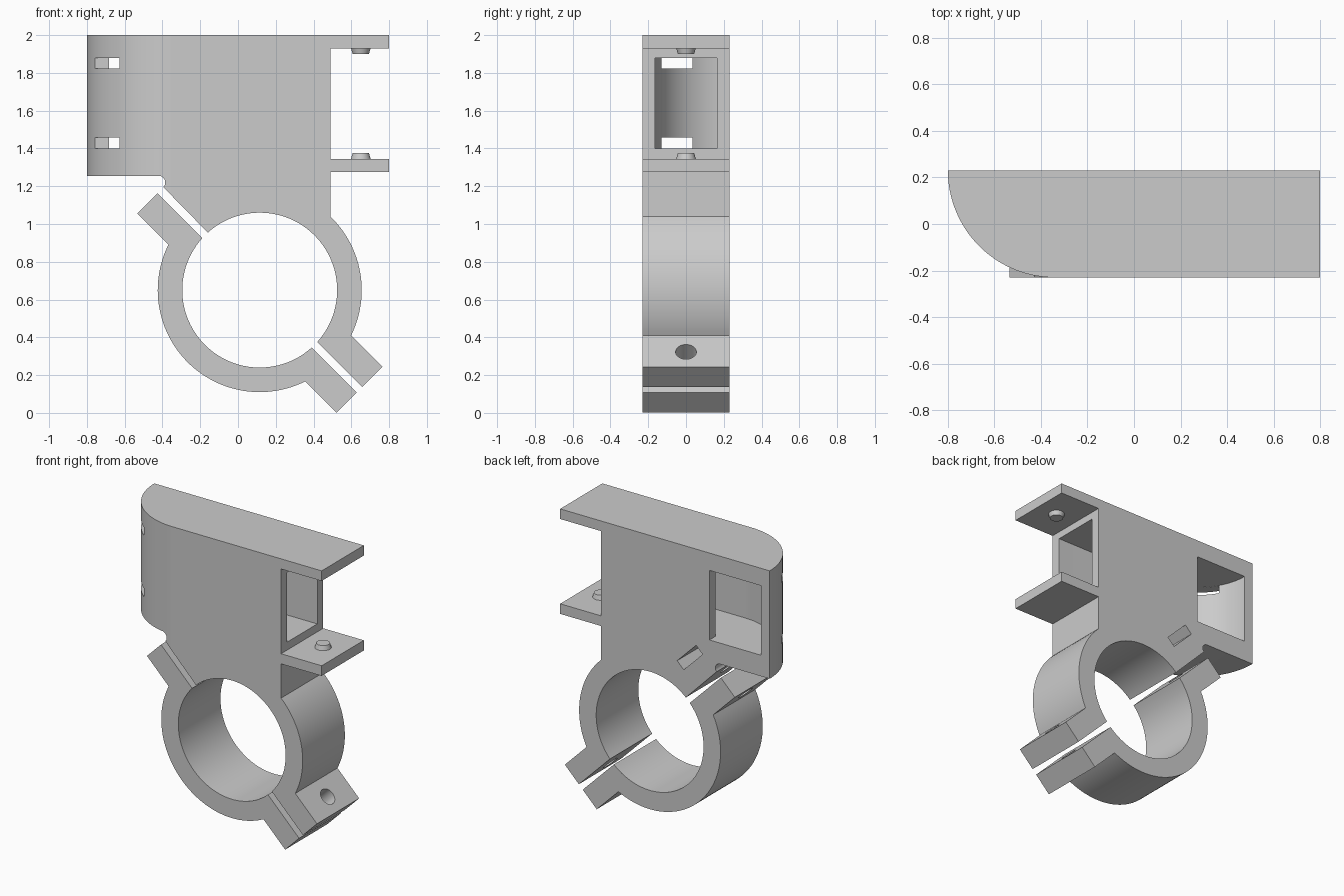
import bpy, bmesh
from math import sin, cos, radians, degrees, atan2, asin, sqrt
from mathutils import Matrix, Vector

if "Cube" in bpy.data.objects:
    bpy.data.objects.remove(bpy.data.objects["Cube"])

grey = bpy.data.materials.new("plain grey")
grey.use_nodes = True
grey.diffuse_color = (0.6, 0.6, 0.6, 1)
grey.node_tree.nodes["Principled BSDF"].inputs["Base Color"].default_value = (0.6, 0.6, 0.6, 1)

HALF = 0.23                    # half depth
CX, CZ = 0.115, 0.65           # clamp ring centre
R_IN, R_OUT = 0.41, 0.54
GAP, EAR_V, EAR_U = 0.021, 0.172, 0.746
BOLT_U, BOLT_R = 0.634, 0.055
BEND_X = -0.34                 # centre of the rounded corner


def finish(name, bm):
    bmesh.ops.recalc_face_normals(bm, faces=bm.faces)
    mesh = bpy.data.meshes.new(name)
    bm.to_mesh(mesh)
    bm.free()
    mesh.materials.append(grey)
    ob = bpy.data.objects.new(name, mesh)
    bpy.context.collection.objects.link(ob)
    return ob


def prism(name, pts, lo, hi, axis):
    """Extrude an outline: (x, z) along y, or (x, y) along z."""
    bm = bmesh.new()
    place = (lambda a, b: (a, lo, b)) if axis == "y" else (lambda a, b: (a, b, lo))
    face = bm.faces.new([bm.verts.new(place(*p)) for p in pts])
    new = bmesh.ops.extrude_face_region(bm, geom=[face])["geom"]
    move = Vector((0, hi - lo, 0)) if axis == "y" else Vector((0, 0, hi - lo))
    bmesh.ops.translate(bm, vec=move, verts=[g for g in new if isinstance(g, bmesh.types.BMVert)])
    return finish(name, bm)


def cone(name, r1, r2, depth, matrix):
    bm = bmesh.new()
    bmesh.ops.create_cone(bm, cap_ends=True, segments=32, radius1=r1, radius2=r2,
                          depth=depth, matrix=matrix)
    return finish(name, bm)


def rect(x0, x1, y0, y1):
    return [(x0, y0), (x1, y0), (x1, y1), (x0, y1)]


def arc(cx, cy, r, a0, a1, n):
    steps = [radians(a0 + (a1 - a0) * i / n) for i in range(n + 1)]
    return [(cx + r * cos(a), cy + r * sin(a)) for a in steps]


def uv(u, v):
    """Clamp frame: u runs along the split, v across it."""
    return (CX + (u + v) * sqrt(0.5), CZ + (v - u) * sqrt(0.5))


def cut(ob, cutters):
    for c in cutters:
        mod = ob.modifiers.new("cut", "BOOLEAN")
        mod.operation, mod.solver, mod.object = "DIFFERENCE", "EXACT", c
    graph = bpy.context.evaluated_depsgraph_get()
    mesh = bpy.data.meshes.new_from_object(ob.evaluated_get(graph))
    ob.modifiers.clear()
    ob.data = mesh


def bolt_hole(u, v0, v1):
    x, z = uv(u, (v0 + v1) / 2)
    turn = Matrix.Translation((x, 0, z)) @ Matrix.Rotation(radians(45), 4, "Y")
    return cone("bolt_hole_cutter", BOLT_R, BOLT_R, v1 - v0, turn)


# Angles where the ring meets the split and the ears
gap_a = degrees(asin(GAP / R_IN))
ear_a = degrees(asin(EAR_V / R_OUT))
side_x = 0.49
side_a = degrees(atan2(sqrt(R_OUT**2 - (side_x - CX)**2), side_x - CX))

# Main body: housing, two tabs, upper half of the clamp
outline = [(-0.86, 2), (0.80, 2), (0.80, 1.93), (side_x, 1.93), (side_x, 1.345),
           (0.80, 1.345), (0.80, 1.275), (side_x, 1.275)]
outline += arc(CX, CZ, R_OUT, side_a, ear_a - 45, 28)
outline += [uv(EAR_U, EAR_V), uv(EAR_U, GAP)]
outline += arc(CX, CZ, R_IN, gap_a - 45, 135 - gap_a, 48)
outline += arc(-0.42, 1.22, 0.035, -45, 90, 10)
outline += [(-0.86, 1.255)]
body = prism("main_body", outline, -HALF, HALF, "y")

# Rounded front corner
corner = [(-0.80, 0.3)] + arc(BEND_X, HALF, 0.46, 180, 268, 32)
corner += [(corner[-1][0], -0.3), (-0.95, -0.3), (-0.95, 0.3)]
corner_cutter = prism("corner_cutter", corner, 1.1, 2.1, "z")

# Channel that bends from the side opening to the back window
channel = [(0.6, -0.165), (0.6, 0.165), (BEND_X, 0.165), (BEND_X, 0.3), (-0.735, 0.3)]
channel += arc(BEND_X, HALF, 0.395, 180, 270, 32)
channel_cutter = prism("channel_cutter", channel, 1.40, 1.88, "z")

# Tie slots in the curved wall
slots = [prism("slot_cutter", rect(-0.95, -0.5, -0.13, 0.035), z, z + 0.056, "z")
         for z in (1.401, 1.823)]

# Nut pocket in the back, and bolt holes
nut = prism("nut_cutter", [uv(*p) for p in rect(-0.735, -0.53, 0.165, 0.235)], -0.1, 0.3, "y")
holes = [bolt_hole(BOLT_U, -0.4, 0.4), bolt_hole(-BOLT_U, -0.4, 0.3)]
cutters = [corner_cutter, channel_cutter, *slots, nut, *holes]
cut(body, cutters)

# Lower clamp half with an ear at each end
lower = [uv(-EAR_U, -GAP), uv(-EAR_U, -EAR_V)]
lower += arc(CX, CZ, R_OUT, 135 + ear_a, 315 - ear_a, 48)
lower += [uv(EAR_U, -EAR_V), uv(EAR_U, -GAP)]
lower += arc(CX, CZ, R_IN, 315 - gap_a, 135 + gap_a, 48)
clamp = prism("lower_clamp", lower, -HALF, HALF, "y")
cut(clamp, holes)

for c in cutters:
    bpy.data.objects.remove(c)

# Locating studs on the tabs
studs = [cone("lower_stud", 0.053, 0.043, 0.034, Matrix.Translation((0.65, 0, 1.359))),
         cone("upper_stud", 0.043, 0.053, 0.034, Matrix.Translation((0.65, 0, 1.917)))]

bpy.ops.object.select_all(action="DESELECT")
for ob in (body, clamp, *studs):
    ob.select_set(True)
bpy.context.view_layer.objects.active = body
bpy.ops.object.shade_smooth_by_angle(angle=radians(30))
